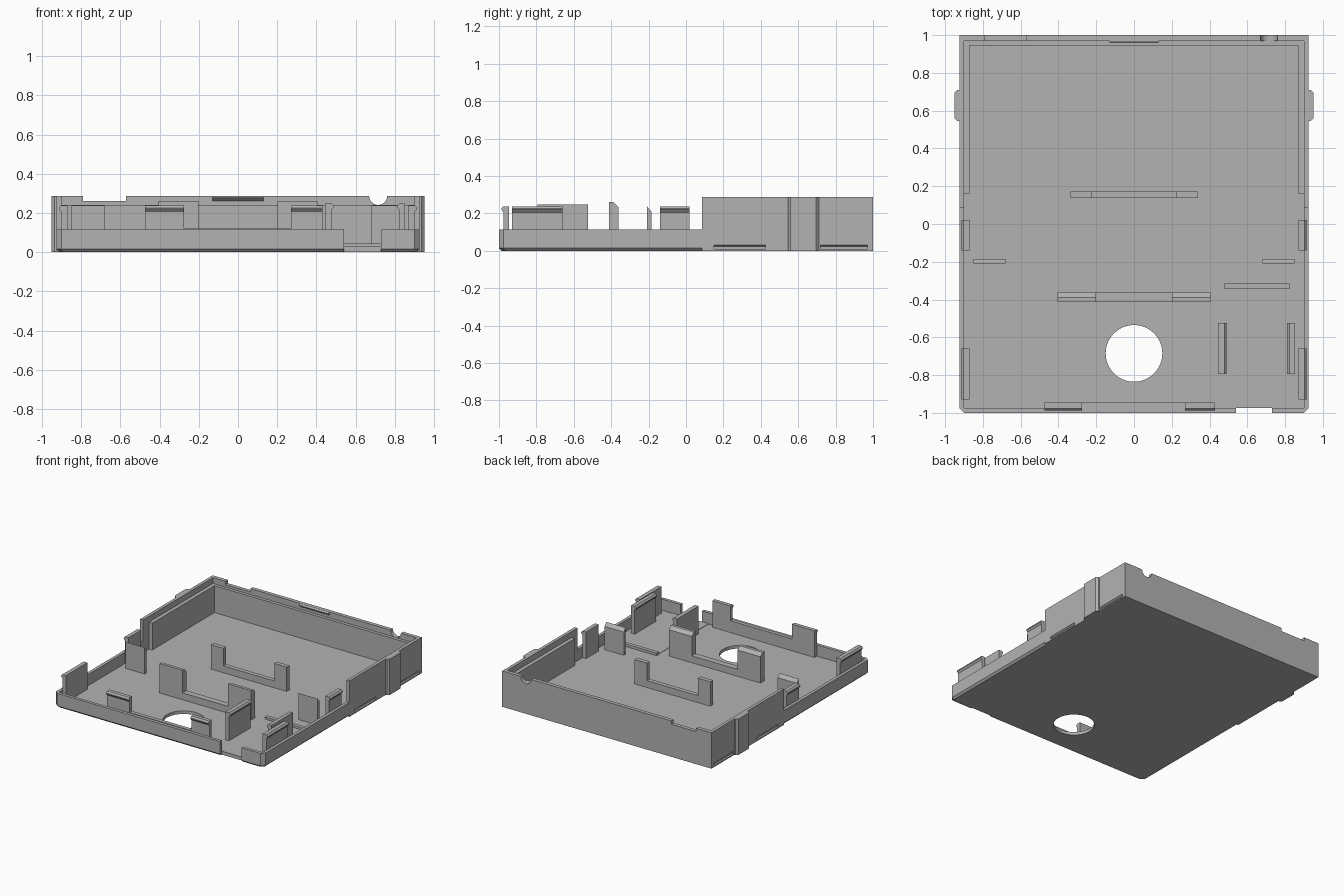
import bpy, bmesh, math

cube = bpy.data.objects.get("Cube")
if cube:
    bpy.data.objects.remove(cube, do_unlink=True)

grey = bpy.data.materials.new("plain grey")
grey.use_nodes = True
COLOUR = (0.45, 0.45, 0.45, 1)
grey.diffuse_color = COLOUR
grey.node_tree.nodes["Principled BSDF"].inputs["Base Color"].default_value = COLOUR

FLOOR = 0.025      # top of the floor plate
LOW = 0.115        # front wall height
TALL = 0.287       # rear wall height
SIDE = 0.925       # outer half width
SINK = FLOOR - 0.005


def finish(name, bm):
    bmesh.ops.recalc_face_normals(bm, faces=bm.faces)
    mesh = bpy.data.meshes.new(name)
    bm.to_mesh(mesh)
    bm.free()
    mesh.materials.append(grey)
    obj = bpy.data.objects.new(name, mesh)
    bpy.context.collection.objects.link(obj)
    return obj


def loft(name, rings):
    """Closed solid through rings that share a point count."""
    bm = bmesh.new()
    loops = [[bm.verts.new(p) for p in ring] for ring in rings]
    n = len(loops[0])
    for a, b in zip(loops, loops[1:]):
        for i in range(n):
            j = (i + 1) % n
            bm.faces.new((a[i], a[j], b[j], b[i]))
    bm.faces.new(loops[0])
    bm.faces.new(loops[-1])
    return finish(name, bm)


def box(name, x, y, z):
    corners = [(x[0], y[0]), (x[1], y[0]), (x[1], y[1]), (x[0], y[1])]
    return loft(name, [[(u, v, h) for u, v in corners] for h in z])


def along_x(name, profile, a, b):
    """Extrude a (y, z) profile along x."""
    return loft(name, [[(x, y, z) for y, z in profile] for x in (a, b)])


def along_y(name, profile, a, b):
    """Extrude an (x, z) profile along y."""
    return loft(name, [[(x, y, z) for x, z in profile] for y in (a, b)])


def cylinder(name, radius, centre, axis):
    ring = [(radius * math.cos(i * math.tau / 48), radius * math.sin(i * math.tau / 48)) for i in range(48)]
    cx, cy, cz = centre
    if axis == "z":
        return loft(name, [[(cx + u, cy + v, cz + d) for u, v in ring] for d in (-0.1, 0.1)])
    return loft(name, [[(cx + u, cy + d, cz + v) for u, v in ring] for d in (-0.1, 0.1)])


def combine(target, tool, operation="DIFFERENCE"):
    mod = target.modifiers.new("combine", "BOOLEAN")
    mod.operation = operation
    mod.solver = "EXACT"
    mod.object = tool
    bpy.context.view_layer.objects.active = target
    bpy.ops.object.modifier_apply(modifier=mod.name)
    bpy.data.objects.remove(tool, do_unlink=True)


# Tray: chamfered low front joined to the tall rear
def outline(inset, z):
    s, f, c = SIDE - inset, -1 + inset, 0.025
    return [(-s, 0.2, z), (-s, f + c, z), (-s + c, f, z), (s - c, f, z), (s, f + c, z), (s, 0.2, z)]


tray = loft("tray", [outline(0.015, 0), outline(0, 0.015), outline(0, LOW)])
combine(tray, box("rear", (-SIDE, SIDE), (0.085, 1), (0, TALL)), "UNION")

# Side grip pads with bevelled edges
for s in (-1, 1):
    pad = [(s * 0.91, 0.545), (s * 0.935, 0.545), (s * 0.95, 0.56),
           (s * 0.95, 0.695), (s * 0.935, 0.71), (s * 0.91, 0.71)]
    combine(tray, loft("pad", [[(x, y, z) for x, y in pad] for z in (0, TALL)]), "UNION")

# Cavity, floor hole and wall openings
combine(tray, box("cavity", (-0.9, 0.9), (-0.975, 0.97), (FLOOR, 1)))
combine(tray, cylinder("hole", 0.15, (0, -0.685, 0), "z"))
combine(tray, box("front_gap", (0.54, 0.73), (-1.1, -0.975), (-0.1, 0.2)))
combine(tray, box("rear_gap", (-0.79, -0.57), (0.96, 1.1), (0.26, 0.4)))
combine(tray, cylinder("cable_gap", 0.046, (0.715, 1, TALL), "y"))
for s in (-1, 1):
    for a, b in ((0.15, 0.425), (0.72, 0.97)):
        groove = [(s * 0.94, 0.01), (s * 0.91, 0.01), (s * 0.91, 0.022), (s * 0.94, 0.042)]
        combine(tray, along_y("groove", groove, a, b))

# Inner lip around the rear half
for s, side in ((-1, "right"), (1, "left")):
    x = sorted((s * 0.87, s * 0.902))
    box(side + "_lip", x, (0.16, 0.972), (SINK, 0.24))
box("rear_lip", (-0.871, 0.871), (0.945, 0.972), (SINK, 0.24))

# Catch on the rear wall
along_x("rear_catch", [(0.972, 0.26), (0.957, 0.273), (0.957, 0.278), (0.972, TALL)], -0.13, 0.13)


def clip_profile(face, direction, thick, top):
    """Post whose hooked face is at the given coordinate."""
    f, d = face, direction
    return [(f - d * thick, SINK), (f, SINK), (f, top - 0.032), (f + d * 0.011, top - 0.018),
            (f + d * 0.011, top - 0.012), (f, top), (f - d * thick, top)]


# Snap clips along the sides and the front
for s, side in ((-1, "right"), (1, "left")):
    for end, a, b in (("middle", -0.14, 0.02), ("front", -0.93, -0.66)):
        along_y(f"{side}_{end}_clip", clip_profile(s * 0.902, s, 0.032, 0.238), a, b)
for side, a, b in (("right", -0.475, -0.275), ("left", 0.27, 0.43)):
    along_x(f"front_{side}_clip", clip_profile(-0.976, -1, 0.03, 0.238), a, b)
box("front_clip_rib", (-0.475, 0.43), (-0.976, -0.946), (SINK, 0.12))

# Compartment with two facing clips, an end ridge and a thin floor pad
along_y("compartment_inner_clip", clip_profile(0.478, 1, 0.033, 0.248), -0.795, -0.525)
along_y("compartment_outer_clip", clip_profile(0.822, -1, 0.03, 0.248), -0.795, -0.525)
box("compartment_ridge", (0.48, 0.822), (-0.345, -0.315), (SINK, 0.045))
box("compartment_pad", (0.483, 0.812), (-0.975, -0.345), (SINK, 0.028))

# Sloped support tabs beside the walls
tab = [(-0.208, SINK), (-0.185, SINK), (-0.185, 0.21), (-0.208, 0.237)]
for s, side in ((-1, "right"), (1, "left")):
    along_x(side + "_support_tab", tab, s * 0.68, s * 0.85)

# Two U-shaped brackets
front_post = [(-0.412, SINK), (-0.362, SINK), (-0.362, 0.235), (-0.388, 0.26), (-0.412, 0.26)]
rear_post = [(0.137, SINK), (0.172, SINK), (0.172, 0.22), (0.137, 0.22)]
for name, post, inner, outer in (("front", front_post, 0.202, 0.405), ("rear", rear_post, 0.225, 0.335)):
    for s, side in ((-1, "right"), (1, "left")):
        along_x(f"{name}_bracket_{side}_post", post, s * inner, s * outer)
    box(name + "_bracket_rib", (-inner, inner), (post[0][0], post[1][0]), (SINK, 0.08))
